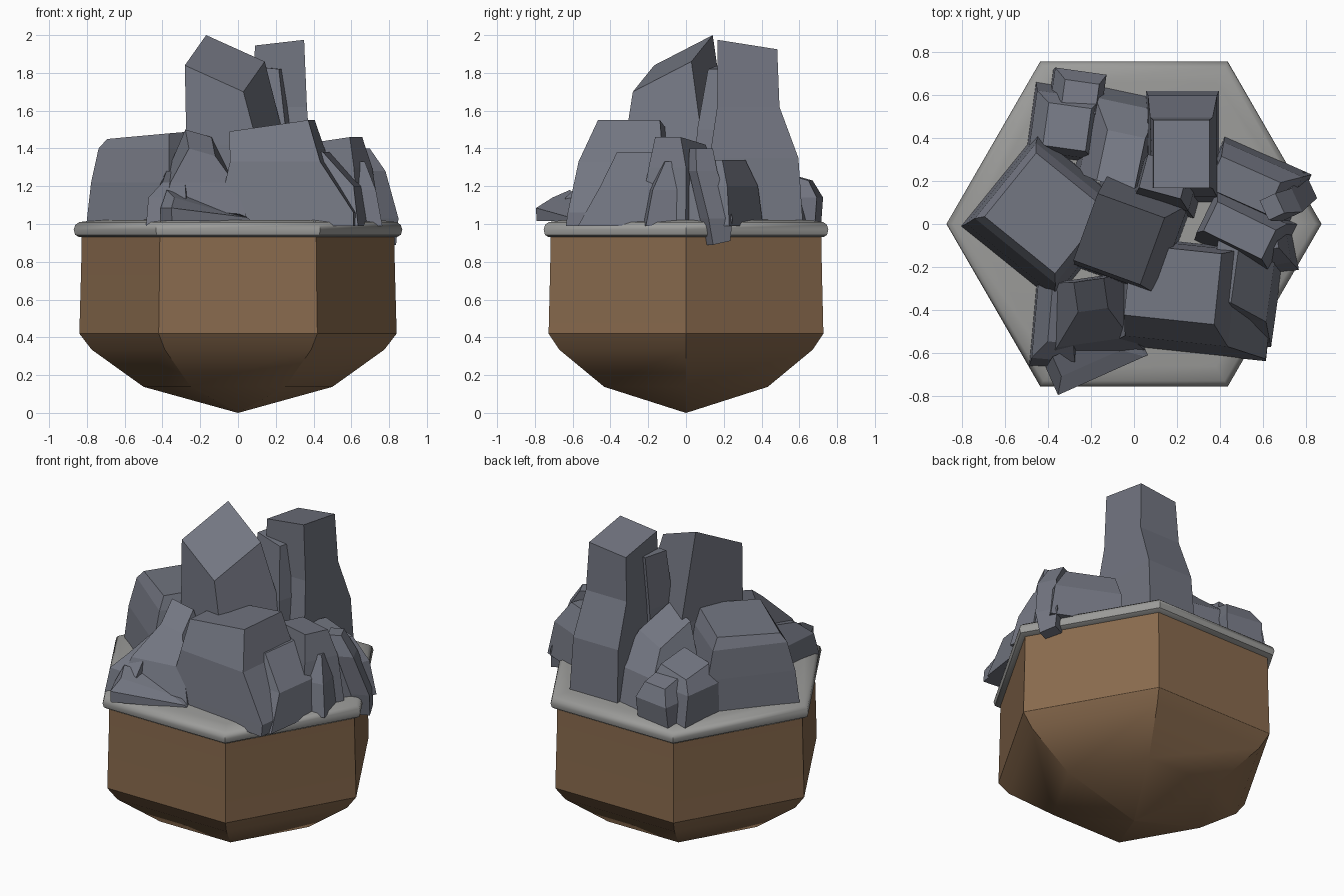
import bpy, bmesh, math


def material(name, rgb):
    m = bpy.data.materials.new(name)
    m.diffuse_color = (*rgb, 1)
    return m


EARTH = material("earth", (0.25, 0.145, 0.075))
STONE = material("stone", (0.17, 0.18, 0.22))
RIM = material("rim_grey", (0.33, 0.33, 0.32))


def loft(name, rings, mat, smooth=0):
    """Skin a stack of equal point rings and cap both ends."""
    bm = bmesh.new()
    loops = [[bm.verts.new(p) for p in ring] for ring in rings]
    n = len(loops[0])
    for a, b in zip(loops, loops[1:]):
        for i in range(n):
            j = (i + 1) % n
            bm.faces.new((a[i], a[j], b[j], b[i]))
    bm.faces.new(loops[0][::-1])
    bm.faces.new(loops[-1])
    bmesh.ops.remove_doubles(bm, verts=bm.verts, dist=0.0005)
    bmesh.ops.recalc_face_normals(bm, faces=bm.faces)
    me = bpy.data.meshes.new(name)
    bm.to_mesh(me)
    bm.free()
    me.materials.append(mat)
    ob = bpy.data.objects.new(name, me)
    bpy.context.collection.objects.link(ob)
    if smooth:
        bpy.ops.object.select_all(action='DESELECT')
        ob.select_set(True)
        bpy.context.view_layer.objects.active = ob
        bpy.ops.object.shade_smooth_by_angle(angle=math.radians(smooth))
    return ob


def hex_turn(name, profile, mat, smooth):
    """Six-sided turning of a (radius, z) profile."""
    loft(name, [[(r * math.cos(k * math.pi / 3), r * math.sin(k * math.pi / 3), z)
                 for k in range(6)] for r, z in profile], mat, smooth)


def rock(name, angle, *levels):
    """Faceted boulder: levels are (z, cx, cy, half_u, half_v, tilt_u, tilt_v)."""
    c, s = math.cos(math.radians(angle)), math.sin(math.radians(angle))
    rings = []
    for z, cx, cy, hu, hv, *tilt in levels:
        tu, tv = tilt or (0, 0)
        rings.append([(cx + a * hu * c - b * hv * s, cy + a * hu * s + b * hv * c,
                       z + a * tu + b * tv)
                      for a, b in ((-1, -1), (1, -1), (1, 1), (-1, 1))])
    loft(name, rings, STONE)


# Earth body and stone rim
hex_turn("earth_body", [(0.001, 0), (0.5, 0.138), (0.775, 0.335), (0.84, 0.42),
                        (0.83, 0.78), (0.828, 0.95)], EARTH, 25)
hex_turn("rim_slab", [(0.3, 0.93), (0.84, 0.93), (0.862, 0.943), (0.87, 0.97),
                      (0.862, 0.995), (0.84, 1.01), (0.76, 1.02), (0.3, 1.03)], RIM, 40)

# Two tall rocks in the middle and back
rock("central_peak", -20, (0.99, 0.0, -0.01, 0.22, 0.27),
     (1.42, -0.01, -0.05, 0.2, 0.22), (1.85, -0.07, -0.07, 0.165, 0.165, -0.07, 0.08))
rock("back_tower", 0, (0.99, 0.225, 0.36, 0.17, 0.26), (1.35, 0.225, 0.36, 0.16, 0.235),
     (1.62, 0.22, 0.33, 0.145, 0.165), (1.935, 0.22, 0.325, 0.13, 0.158, 0.015, -0.025))
rock("tower_splinter", -15, (1.0, 0.16, 0.16, 0.15, 0.1),
     (1.5, 0.15, 0.18, 0.13, 0.09), (1.83, 0.14, 0.22, 0.1, 0.08, -0.01, 0))

# Large side boulders
rock("left_boulder", -39, (0.99, -0.41, 0.03, 0.28, 0.28), (1.22, -0.405, 0.04, 0.265, 0.265),
     (1.4, -0.41, 0.05, 0.24, 0.225), (1.475, -0.41, 0.05, 0.21, 0.19, 0.015, 0.01))
rock("front_boulder", -6, (0.99, 0.28, -0.35, 0.36, 0.25), (1.06, 0.28, -0.34, 0.36, 0.25),
     (1.33, 0.22, -0.32, 0.24, 0.225), (1.52, 0.18, -0.28, 0.21, 0.165, 0.03, 0.0))
rock("front_boulder_shoulder", -8, (0.99, 0.57, -0.32, 0.1, 0.24),
     (1.2, 0.53, -0.25, 0.11, 0.19), (1.38, 0.42, -0.22, 0.05, 0.14))

# Low rocks at the front left
rock("front_left_rock", 8, (0.99, -0.2, -0.45, 0.24, 0.18), (1.22, -0.21, -0.4, 0.17, 0.15),
     (1.43, -0.2, -0.33, 0.07, 0.07, -0.02, 0.05))
rock("front_left_chip", -5, (0.99, -0.36, -0.47, 0.11, 0.2), (1.14, -0.36, -0.46, 0.1, 0.17),
     (1.25, -0.33, -0.43, 0.06, 0.12, 0, 0.03))
rock("front_slab", 24, (1.015, -0.17, -0.63, 0.23, 0.075),
     (1.06, -0.18, -0.64, 0.22, 0.07, -0.025, 0),
     (1.12, -0.22, -0.6, 0.15, 0.05, -0.04, 0.02))

# Cluster at the back left
rock("back_left_chunk", -8, (0.99, -0.31, 0.47, 0.17, 0.17), (1.2, -0.32, 0.46, 0.15, 0.14),
     (1.31, -0.31, 0.45, 0.1, 0.1, 0.02, -0.02))
rock("back_left_pebble", -8, (1.0, -0.27, 0.6, 0.12, 0.1), (1.14, -0.26, 0.61, 0.12, 0.1),
     (1.25, -0.25, 0.59, 0.08, 0.07, 0, -0.02))
rock("back_middle_wedge", -12, (0.99, -0.06, 0.41, 0.18, 0.21), (1.22, -0.07, 0.38, 0.15, 0.18),
     (1.43, -0.06, 0.3, 0.09, 0.12, 0.03, -0.05))

# Cluster at the right, one shard hanging over the rim
rock("right_slab", -24, (0.99, 0.57, 0.2, 0.22, 0.13), (1.2, 0.55, 0.19, 0.2, 0.12),
     (1.34, 0.51, 0.18, 0.15, 0.08))
rock("right_block", -26, (0.99, 0.52, -0.04, 0.2, 0.14), (1.3, 0.5, -0.02, 0.18, 0.11),
     (1.44, 0.49, -0.03, 0.15, 0.075, 0.02, 0))
rock("right_chip", 10, (0.99, 0.65, -0.08, 0.09, 0.15), (1.18, 0.64, -0.07, 0.07, 0.12),
     (1.33, 0.61, -0.05, 0.05, 0.07))
rock("overhanging_shard", 25, (0.9, 0.775, 0.17, 0.045, 0.05, 0, 0.01),
     (1.03, 0.77, 0.16, 0.055, 0.07), (1.28, 0.71, 0.09, 0.05, 0.06),
     (1.4, 0.64, 0.08, 0.04, 0.05))
